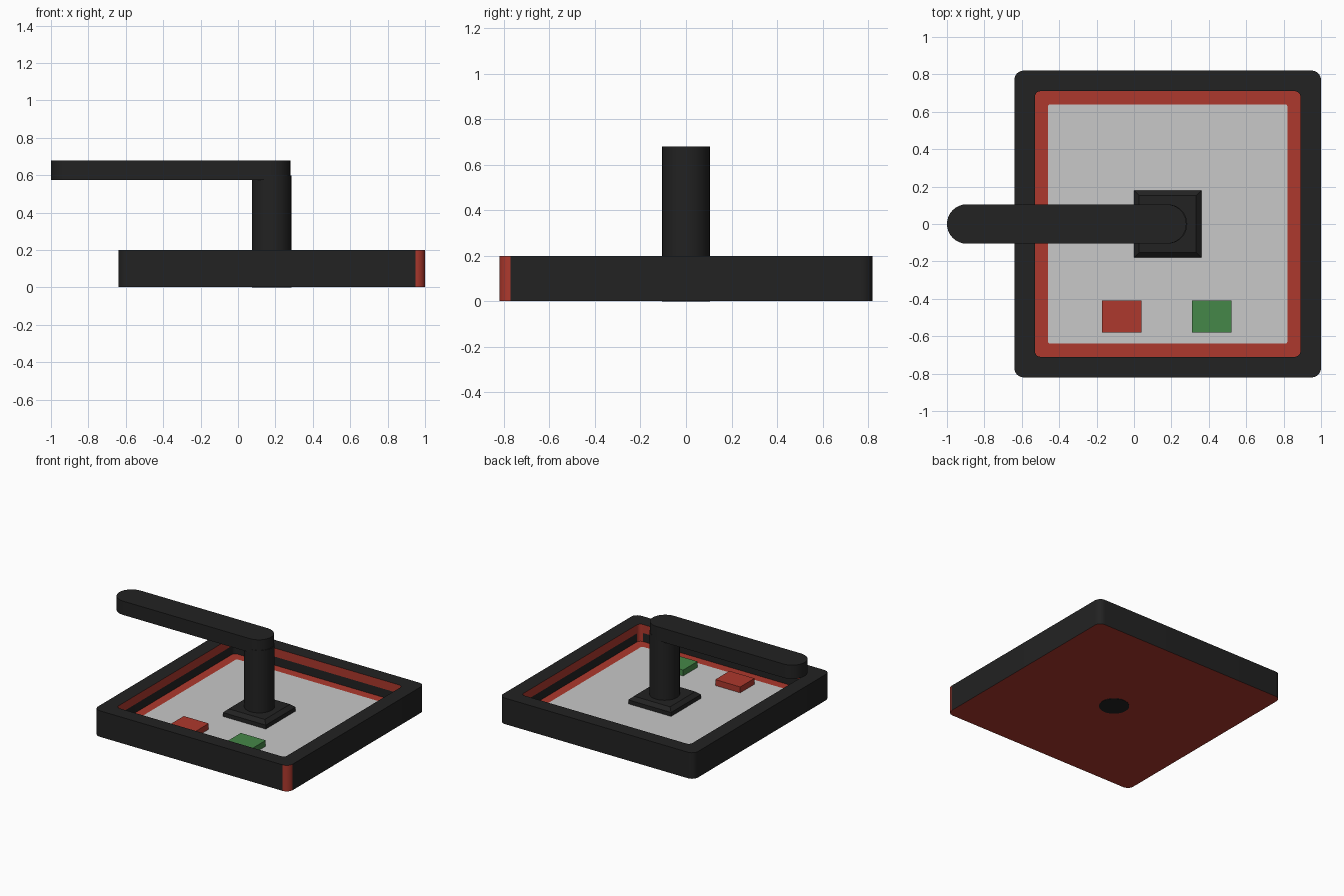
import bpy, bmesh, math

cube = bpy.data.objects.get("Cube")
if cube:
    bpy.data.objects.remove(cube, do_unlink=True)


def material(name, rgb):
    m = bpy.data.materials.new(name)
    m.use_nodes = True
    m.diffuse_color = (*rgb, 1)
    m.node_tree.nodes["Principled BSDF"].inputs["Base Color"].default_value = (*rgb, 1)
    return m


BLACK = material("charcoal black", (0.016, 0.016, 0.016))
RED = material("brick red", (0.42, 0.04, 0.026))
GREY = material("light grey", (0.58, 0.58, 0.58))
GREEN = material("leaf green", (0.06, 0.245, 0.065))

ARC = 8          # segments in each rounded corner
CX = 0.18        # tray and post centre


def ring(bm, cx, cy, hx, hy, r, z):
    """Rounded rectangle of vertices, counter-clockwise from the +x +y corner."""
    verts = []
    for q, (sx, sy) in enumerate([(1, 1), (-1, 1), (-1, -1), (1, -1)]):
        for i in range(ARC + 1):
            a = math.pi / 2 * (q + i / ARC)
            verts.append(bm.verts.new((cx + sx * (hx - r) + r * math.cos(a),
                                       cy + sy * (hy - r) + r * math.sin(a), z)))
    return verts


def loft(name, cx, cy, levels, mats, rule=None):
    """Closed solid through (half x, half y, corner radius, z) levels.
    rule(level, corner) gives the material slot; corner is None on straight sides."""
    rule = rule or (lambda level, corner: 0)
    bm = bmesh.new()
    rings = [ring(bm, cx, cy, *lv) for lv in levels]
    n = len(rings[0])
    for k in range(len(rings) - 1):
        lo, hi = rings[k], rings[k + 1]
        for j in range(n):
            corner = j // (ARC + 1) if j % (ARC + 1) < ARC else None
            f = bm.faces.new((lo[j], lo[(j + 1) % n], hi[(j + 1) % n], hi[j]))
            f.material_index = rule(k, corner)
    bm.faces.new(rings[-1]).material_index = rule(len(rings) - 1, None)
    bm.faces.new(rings[0][::-1]).material_index = rule(-1, None)
    bmesh.ops.remove_doubles(bm, verts=bm.verts, dist=1e-5)
    bmesh.ops.recalc_face_normals(bm, faces=bm.faces)
    mesh = bpy.data.meshes.new(name)
    bm.to_mesh(mesh)
    bm.free()
    for m in mats:
        mesh.materials.append(m)
    ob = bpy.data.objects.new(name, mesh)
    bpy.context.collection.objects.link(ob)
    bpy.ops.object.select_all(action="DESELECT")
    ob.select_set(True)
    bpy.context.view_layer.objects.active = ob
    bpy.ops.object.shade_smooth_by_angle(angle=math.radians(30))
    return ob


# Tray: outer wall, rim, red upper lining, black lower lining, red border, grey floor
OUT, IN, PANEL, FLOOR = 0.82, 0.71, 0.64, 0.07


def tray_rule(level, corner):
    if level == -1:
        return 1                                  # underside
    if level in (0, 3) and corner == 3:
        return 1                                  # one marked corner
    return [0, 0, 1, 0, 1, 2][level]


loft("tray", CX, 0, [
    (OUT, OUT, 0.05, 0.002),
    (OUT, OUT, 0.05, 0.2),
    (IN, IN, 0.03, 0.2),
    (IN, IN, 0.03, 0.135),
    (IN, IN, 0.03, FLOOR),
    (PANEL, PANEL, 0.012, FLOOR),
], [BLACK, RED, GREY], tray_rule)

# Post foot with sloped upper edge
loft("post_foot", CX, 0, [
    (0.18, 0.18, 0, FLOOR - 0.01),
    (0.18, 0.18, 0, 0.1),
    (0.152, 0.152, 0, 0.125),
], [BLACK])

# Round post and round-ended arm
R = 0.105
loft("post", CX, 0, [(R, R, R, 0), (R, R, R, 0.6)], [BLACK])
loft("arm", -0.36, 0, [(0.64, R, R, 0.575), (0.64, R, R, 0.68)], [BLACK])

# Push buttons
for name, x, mat in [("red_button", -0.065, RED), ("green_button", 0.415, GREEN)]:
    loft(name, x, -0.495, [(0.105, 0.086, 0, FLOOR - 0.01),
                           (0.105, 0.086, 0, 0.115)], [mat])
